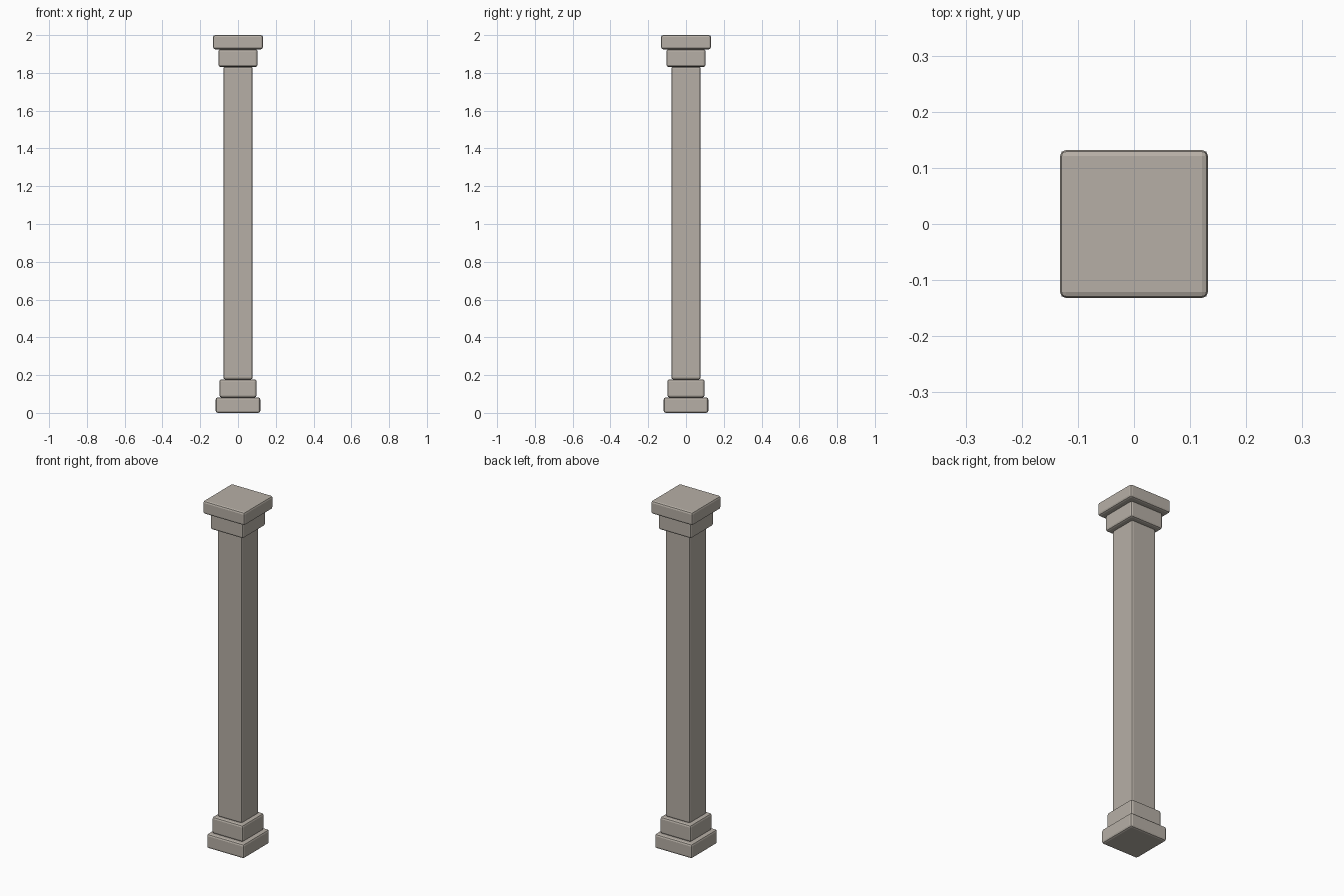
import bpy

cube = bpy.data.objects.get("Cube")
if cube:
    bpy.data.objects.remove(cube, do_unlink=True)

# Warm grey stone
stone = bpy.data.materials.new("warm_grey_stone")
stone.use_nodes = True
colour = (0.47, 0.43, 0.38, 1.0)
stone.diffuse_color = colour
stone.node_tree.nodes["Principled BSDF"].inputs["Base Color"].default_value = colour


def stone_block(name, half, bottom, top, bevel):
    """Square block with rounded edges, spanning bottom to top."""
    bpy.ops.mesh.primitive_cube_add(size=1, location=(0, 0, (bottom + top) / 2))
    block = bpy.context.object
    block.name = name
    block.scale = (2 * half, 2 * half, top - bottom)
    bpy.ops.object.transform_apply(location=False, rotation=False, scale=True)
    block.data.materials.append(stone)
    rounding = block.modifiers.new("rounded_edges", "BEVEL")
    rounding.width = bevel
    rounding.segments = 2
    bpy.ops.object.modifier_apply(modifier=rounding.name)
    bpy.ops.object.shade_flat()
    return block


# Base, shaft and capital, from the ground up
stone_block("plinth", 0.118, 0.0, 0.082, 0.011)
stone_block("base_block", 0.098, 0.082, 0.178, 0.011)
stone_block("shaft", 0.078, 0.178, 1.832, 0.009)
stone_block("capital_block", 0.104, 1.832, 1.925, 0.011)
stone_block("top_slab", 0.132, 1.925, 2.0, 0.011)
